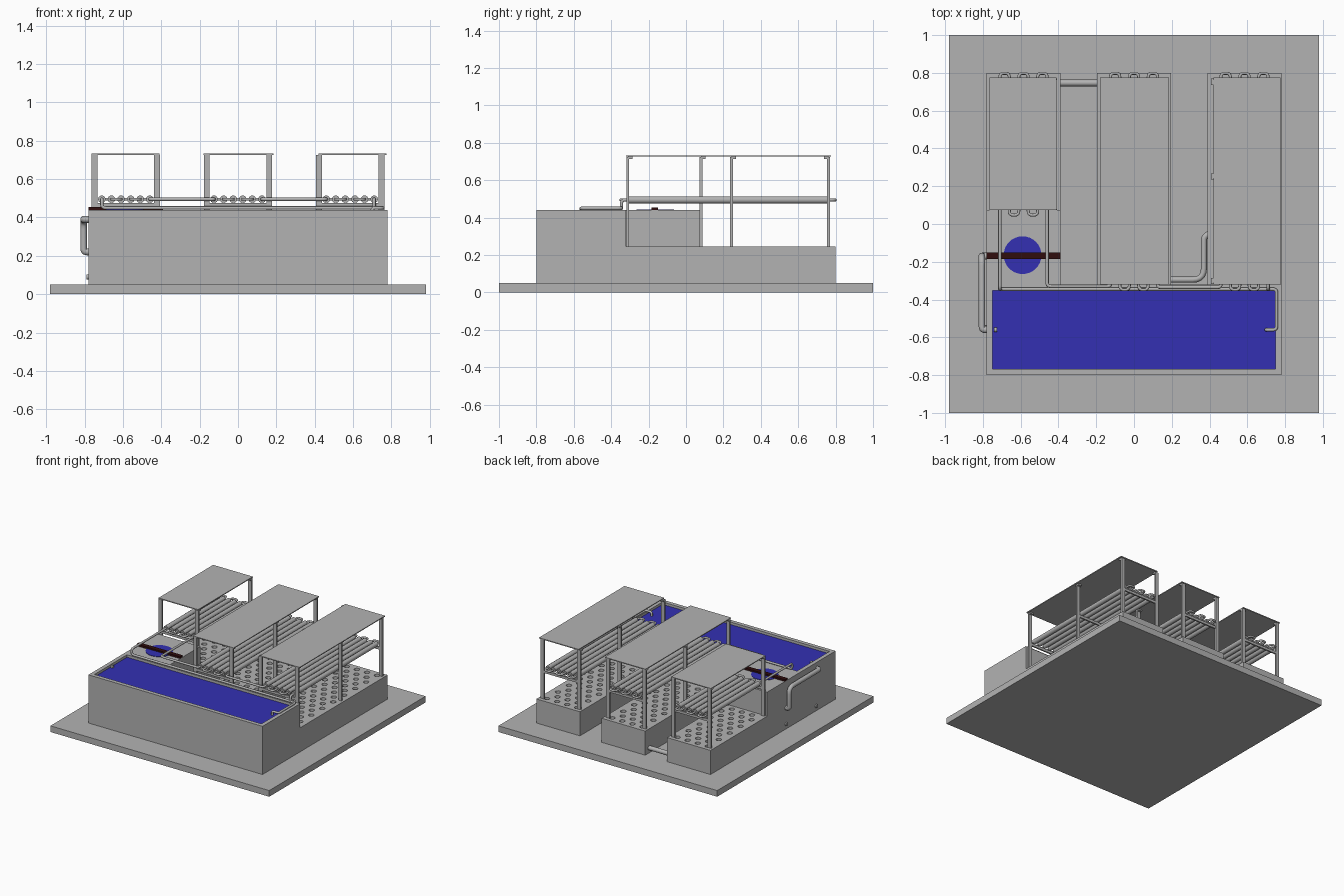
import bpy, bmesh, math
from mathutils import Vector, Matrix

cube = bpy.data.objects.get("Cube")
if cube:
    bpy.data.objects.remove(cube, do_unlink=True)


def material(name, rgb):
    m = bpy.data.materials.new(name)
    m.use_nodes = True
    m.diffuse_color = (*rgb, 1)
    bsdf = next(n for n in m.node_tree.nodes if n.type == 'BSDF_PRINCIPLED')
    bsdf.inputs["Base Color"].default_value = (*rgb, 1)
    return m


GREY = material("concrete grey", (0.45, 0.45, 0.45))
BLUE = material("water blue", (0.033, 0.03, 0.45))
BROWN = material("dark wood", (0.03, 0.004, 0.004))


def finish(bm, name, *mats):
    me = bpy.data.meshes.new(name)
    bm.to_mesh(me)
    bm.free()
    for m in mats:
        me.materials.append(m)
    ob = bpy.data.objects.new(name, me)
    bpy.context.collection.objects.link(ob)
    return ob


def add_box(bm, x, y, z):
    """Box from (min, max) pairs."""
    size = [b - a for a, b in (x, y, z)]
    mid = [(a + b) / 2 for a, b in (x, y, z)]
    bmesh.ops.create_cube(bm, size=1, matrix=Matrix.Translation(mid) @ Matrix.Diagonal((*size, 1)))


def box(name, x, y, z, mat=GREY):
    bm = bmesh.new()
    add_box(bm, x, y, z)
    return finish(bm, name, mat)


def pipe(name, runs, radius, bend=0.03):
    """Round pipe through each list of points, with rounded corners."""
    cu = bpy.data.curves.new(name, 'CURVE')
    cu.dimensions = '3D'
    cu.bevel_depth = radius
    cu.bevel_resolution = 3
    cu.use_fill_caps = True
    for run in runs:
        p = [Vector(q) for q in run]
        path = [p[0]]
        for a, b, c in zip(p, p[1:], p[2:]):
            r = min(bend, (a - b).length * 0.49, (c - b).length * 0.49)
            s, e = b + (a - b).normalized() * r, b + (c - b).normalized() * r
            for i in range(6):
                t = i / 5
                path.append(s * (1 - t) ** 2 + b * 2 * t * (1 - t) + e * t * t)
        path.append(p[-1])
        sp = cu.splines.new('POLY')
        sp.points.add(len(path) - 1)
        for pt, co in zip(sp.points, path):
            pt.co = (*co, 1)
    cu.materials.append(GREY)
    ob = bpy.data.objects.new(name, cu)
    bpy.context.collection.objects.link(ob)
    return ob


# ground slab
box("ground_slab", (-0.98, 0.98), (-1, 1), (0, 0.05))

# main tank with a recessed water surface
bm = bmesh.new()
add_box(bm, (-0.78, 0.78), (-0.8, -0.32), (0.05, 0.44))
bm.normal_update()
top = max(bm.faces, key=lambda f: f.calc_center_median().z)
bmesh.ops.inset_region(bm, faces=[top], thickness=0.045)
rim = bmesh.ops.extrude_face_region(bm, geom=[top])
water = [g for g in rim["geom"] if isinstance(g, bmesh.types.BMFace)][0]
bmesh.ops.translate(bm, verts=water.verts, vec=(0, 0, -0.02))
water.material_index = 1
if top.is_valid:
    bmesh.ops.delete(bm, geom=[top], context='FACES_ONLY')
bmesh.ops.recalc_face_normals(bm, faces=bm.faces)
finish(bm, "main_tank", GREY, BLUE)

# small tank, its round water opening and the wooden beam
box("small_tank", (-0.78, -0.39), (-0.32, 0.075), (0.05, 0.44))
bm = bmesh.new()
bmesh.ops.create_cone(bm, cap_ends=True, segments=32, radius1=0.1, radius2=0.1, depth=0.006,
                      matrix=Matrix.Translation((-0.59, -0.165, 0.44)))
finish(bm, "round_water", BLUE)
box("wooden_beam", (-0.78, -0.39), (-0.185, -0.15), (0.44, 0.455), BROWN)


def perforated_bed(name, cx, y0):
    """Planting bed with staggered round holes in its top."""
    bed = box(name, (cx - 0.195, cx + 0.195), (y0, 0.8), (0.05, 0.245))
    bm = bmesh.new()
    row, y = 0, 0.75
    while y > y0 + 0.04:
        count = 4 - row % 2
        for i in range(count):
            x = cx + (i - (count - 1) / 2) * 0.09
            bmesh.ops.create_cone(bm, cap_ends=True, segments=14, radius1=0.021, radius2=0.021,
                                  depth=0.06, matrix=Matrix.Translation((x, y, 0.245)))
        row, y = row + 1, y - 0.07
    cutter = finish(bm, name + "_cutter", GREY)
    cutter.hide_render = True
    mod = bed.modifiers.new("holes", 'BOOLEAN')
    mod.operation, mod.solver, mod.object = 'DIFFERENCE', 'EXACT', cutter
    bpy.context.view_layer.objects.active = bed
    bpy.ops.object.modifier_apply(modifier="holes")
    bpy.data.objects.remove(cutter, do_unlink=True)


def rack(side, cx, y0, post_ys, roof_x):
    """Posts, crossbars, roof sheet and six growing pipes over one bed."""
    bm = bmesh.new()
    for y in post_ys:
        for x in (cx - 0.163, cx + 0.163):
            add_box(bm, (x - 0.015, x + 0.015), (y - 0.007, y + 0.007), (0.245, 0.725))
            inward = -0.025 if y > 0.5 else 0.025
            add_box(bm, (x - 0.015, x + 0.015), sorted((y, y + inward)), (0.714, 0.727))
        add_box(bm, (cx - 0.16, cx + 0.16), (y - 0.006, y + 0.006), (0.455, 0.475))
    finish(bm, side + "_rack_frame", GREY)
    box(side + "_roof", roof_x, (y0, 0.775), (0.726, 0.733))
    xs = [cx + (i - 2.5) * 0.05 for i in range(6)]
    front, back, z = y0 + 0.015, 0.755, 0.495
    pipe(side + "_growing_pipes", [[(x, front, z), (x, back, z)] for x in xs], 0.02)
    bends = []
    for i in range(5):
        a, b = xs[i], xs[i + 1]
        y, out = (back, 0.798) if i % 2 == 0 else (front, front - 0.043)
        bends.append([(a, y, z), (a, out, z), (b, out, z), (b, y, z)])
    pipe(side + "_return_bends", bends, 0.008, 0.022)


# beds and racks
for side, cx, y0, posts, roof in (
        ("right", -0.585, 0.075, (0.08, 0.762), (-0.765, -0.41)),
        ("middle", 0, -0.32, (-0.311, 0.243, 0.762), (-0.18, 0.185)),
        ("left", 0.585, -0.32, (-0.311, 0.243, 0.762), (0.42, 0.775))):
    perforated_bed(side + "_bed", cx, y0)
    rack(side, cx, y0, posts, roof)

# thin supply pipes linking the racks and the main tank
Z, LOW = 0.495, 0.45
pipe("supply_pipes", [
    [(-0.46, 0.1, Z), (-0.46, -0.33, Z), (-0.125, -0.33, Z), (-0.125, -0.3, Z)],
    [(0.125, -0.3, Z), (0.125, -0.335, Z), (0.46, -0.335, Z), (0.46, -0.3, Z)],
    [(-0.71, 0.1, Z), (-0.71, -0.345, Z), (-0.71, -0.345, LOW), (0.755, -0.345, LOW),
     (0.755, -0.56, LOW), (0.70, -0.56, LOW), (0.70, -0.56, 0.42)],
    [(0.71, -0.3, Z), (0.71, -0.345, Z), (0.71, -0.345, LOW)]], 0.009, 0.02)

# thick pipe between the two tanks
pipe("tank_link_pipe", [[(-0.77, -0.17, 0.22), (-0.805, -0.17, 0.22), (-0.805, -0.17, 0.39),
                         (-0.805, -0.56, 0.39), (-0.77, -0.56, 0.39)]], 0.018, 0.05)
pipe("tank_inlet", [[(-0.74, -0.56, 0.425), (-0.725, -0.56, 0.425)]], 0.012)

# low pipes between beds, and side drains
pipe("bed_link_straight", [[(-0.4, 0.747, 0.09), (-0.18, 0.747, 0.09)]], 0.018)
pipe("bed_link_bent", [[(0.18, -0.295, 0.09), (0.37, -0.295, 0.09),
                        (0.37, -0.07, 0.09), (0.4, -0.05, 0.09)]], 0.016, 0.06)
pipe("side_drains", [[(-0.77, y, 0.09), (-0.79, y, 0.09)] for y in (-0.165, -0.55)], 0.014)
